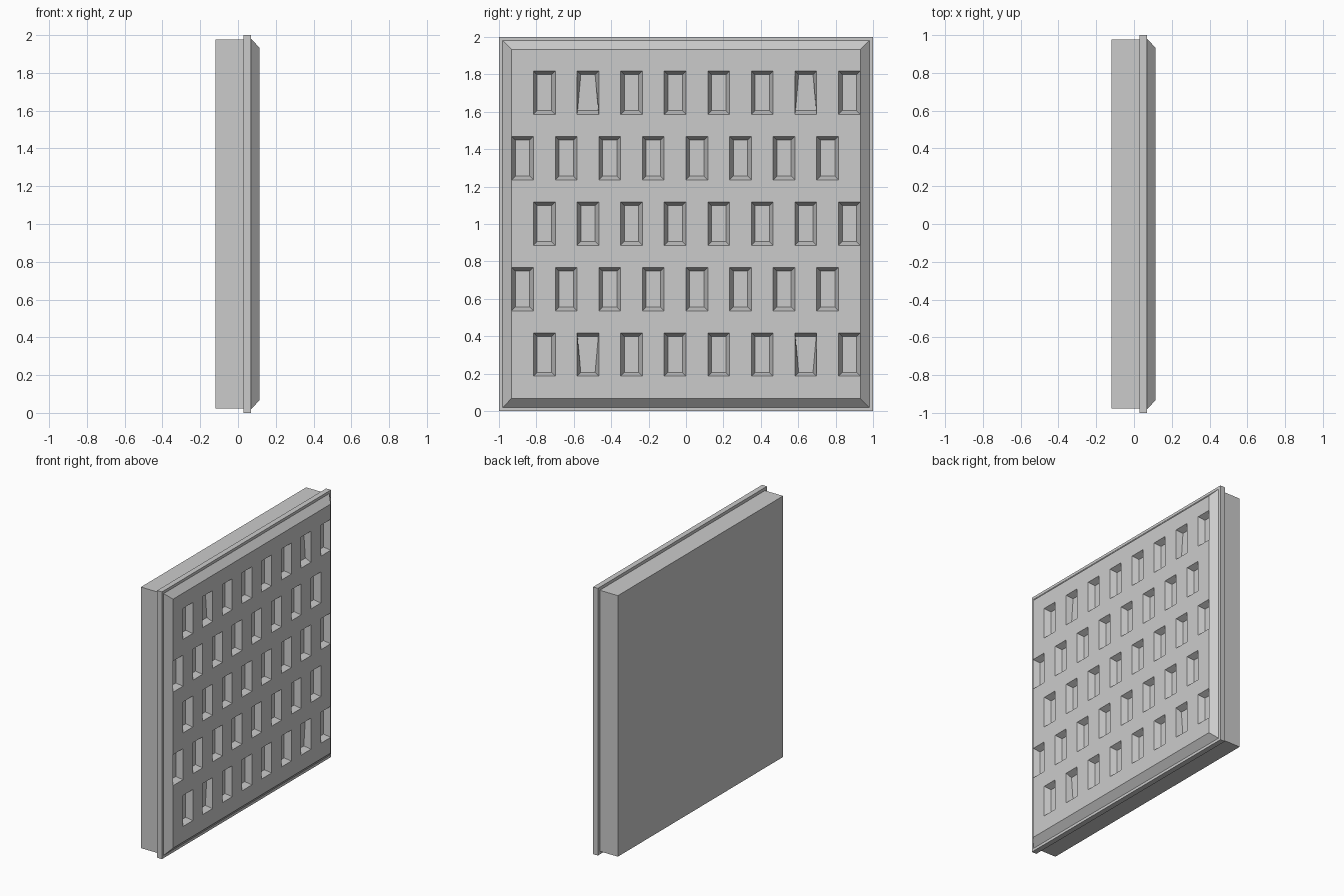
import bpy
import bmesh

if "Cube" in bpy.data.objects:
    bpy.data.objects.remove(bpy.data.objects["Cube"])

HALF = 0.932          # half size of the raised front face
FRONT = 0.115         # x of the front face
DEPTH, INSET = 0.045, 0.02
COLS = 16
CELL = 2 * HALF / COLS

bm = bmesh.new()

# Front face: grid of columns and rows, checkerboard cells become pockets
ys = [-HALF + CELL * i for i in range(COLS + 1)]
zs = [1 - HALF]
for r in range(5):
    centre = 0.302 + 0.35 * r
    zs += [centre - 0.116, centre + 0.116]
zs.append(1 + HALF)
grid = [[bm.verts.new((FRONT, y, z)) for y in ys] for z in zs]
pockets = {}
for j in range(len(zs) - 1):
    for i in range(COLS):
        f = bm.faces.new((grid[j][i], grid[j][i + 1], grid[j + 1][i + 1], grid[j + 1][i]))
        if j % 2 == 1 and i % 2 == (1 if (j // 2) % 2 == 0 else 0):
            pockets[(j // 2, i // 2)] = f

# Rim, flange and backing block: extrude the outline through (x, half size) steps
edges = [e for e in bm.edges if e.is_boundary]
half = HALF
for x, h in [(0.07, 0.98), (0.07, 1.0), (0.03, 1.0), (0.03, 0.977), (-0.12, 0.977)]:
    geom = bmesh.ops.extrude_edge_only(bm, edges=edges)["geom"]
    edges = [g for g in geom if isinstance(g, bmesh.types.BMEdge)]
    for v in (g for g in geom if isinstance(g, bmesh.types.BMVert)):
        v.co = (x, v.co.y * h / half, 1 + (v.co.z - 1) * h / half)
    half = h
    edges = [e for e in edges if e.is_boundary]
bmesh.ops.holes_fill(bm, edges=edges, sides=0)

# Recessed pockets with sloped walls
bmesh.ops.inset_individual(bm, faces=list(pockets.values()), thickness=INSET, use_even_offset=True)
for (row, col), f in pockets.items():
    mid = f.calc_center_median()
    for v in f.verts:
        v.co.x -= DEPTH
        # four special pockets flare toward the outer/lower or upper end
        if row in (0, 4) and col in (1, 6):
            wide = v.co.z < mid.z if row == 4 else v.co.z > mid.z
            if wide:
                v.co.y = mid.y + (1 if v.co.y > mid.y else -1) * (CELL / 2 - 0.003)

# Merge flat strips on the rim and block
bmesh.ops.dissolve_limit(
    bm, angle_limit=0.01,
    verts=[v for v in bm.verts if v.co.x < 0.11],
    edges=[e for e in bm.edges if min(v.co.x for v in e.verts) < 0.11
           and max(max(abs(v.co.y), abs(v.co.z - 1)) for v in e.verts) > 0.95])
bmesh.ops.recalc_face_normals(bm, faces=bm.faces)

mesh = bpy.data.meshes.new("wall_panel")
bm.to_mesh(mesh)
bm.free()
bpy.context.collection.objects.link(bpy.data.objects.new("wall_panel", mesh))
